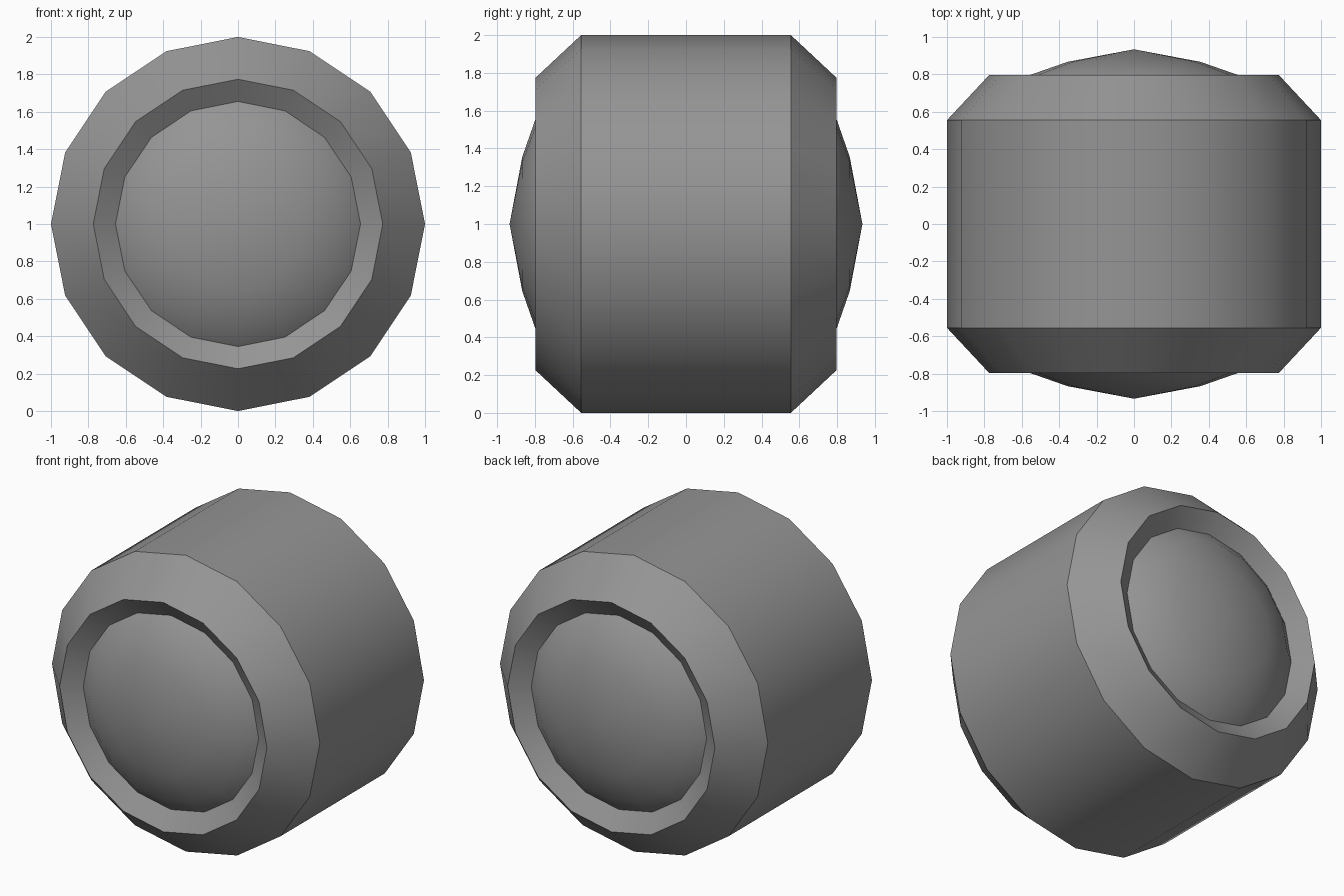
import bpy, bmesh
from math import sin, cos, tau, radians

if "Cube" in bpy.data.objects:
    bpy.data.objects.remove(bpy.data.objects["Cube"])

SIDES = 16

# Half profile as (radius, distance from centre): tread, chamfer, groove, domed hub
half = [(1.0, 0.555), (0.774, 0.797), (0.655, 0.715), (0.555, 0.797), (0.355, 0.867)]
TIP = 0.934
profile = [(r, -y) for r, y in reversed(half)] + half

# Revolve the mirrored profile around the y axle
bm = bmesh.new()
rings = [[bm.verts.new((r * sin(tau * i / SIDES), y, 1 + r * cos(tau * i / SIDES)))
          for i in range(SIDES)] for r, y in profile]
for a, b in zip(rings, rings[1:]):
    for i in range(SIDES):
        j = (i + 1) % SIDES
        bm.faces.new((a[i], a[j], b[j], b[i]))

# Close each hub dome to its central point
for ring, y in ((rings[0], -TIP), (rings[-1], TIP)):
    tip = bm.verts.new((0, y, 1))
    for i in range(SIDES):
        bm.faces.new((ring[i], ring[(i + 1) % SIDES], tip))

bmesh.ops.recalc_face_normals(bm, faces=bm.faces[:])
mesh = bpy.data.meshes.new("wheel")
bm.to_mesh(mesh)
bm.free()
wheel = bpy.data.objects.new("wheel", mesh)
bpy.context.collection.objects.link(wheel)

# Dark rubber colour
rubber = bpy.data.materials.new("dark_rubber")
rubber.diffuse_color = (0.3, 0.3, 0.3, 1)
rubber.use_nodes = True
rubber.node_tree.nodes["Principled BSDF"].inputs["Base Color"].default_value = rubber.diffuse_color
mesh.materials.append(rubber)

# Smooth around the rim, sharp at the chamfer and groove
bpy.context.view_layer.objects.active = wheel
wheel.select_set(True)
bpy.ops.object.shade_smooth_by_angle(angle=radians(30))
